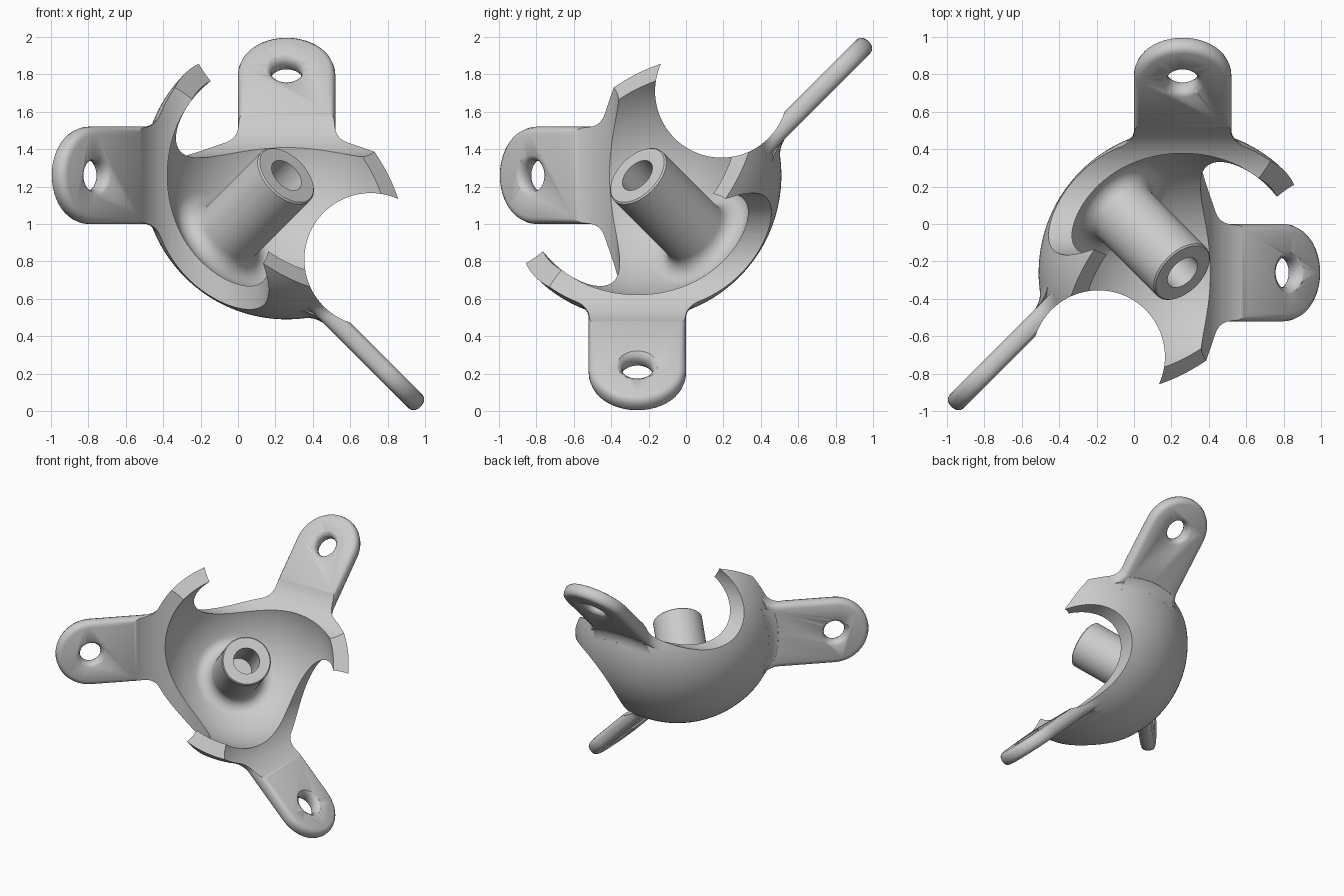
import bpy, bmesh
from math import sin, cos, pi, sqrt, radians, atan2
from mathutils import Vector, Matrix

if "Cube" in bpy.data.objects:
    bpy.data.objects.remove(bpy.data.objects["Cube"])

CENTRE = Vector((0.26, -0.26, 1.26))
AXIS = Vector((1, -1, 1)).normalized()
R_OUT, R_IN = 0.77, 0.655
FRONT, BACK = 0.315, 0.42          # arm faces, measured behind the centre
HALF, TIP = 0.26, 1.12             # arm half width, centre of its round end

grey = bpy.data.materials.new("plain grey")
grey.use_nodes = True
grey.diffuse_color = (0.6, 0.6, 0.6, 1)
grey.node_tree.nodes["Principled BSDF"].inputs["Base Color"].default_value = (0.6, 0.6, 0.6, 1)


def loft(name, loops, matrix):
    """Skin equal-length closed loops and cap both ends."""
    bm = bmesh.new()
    rings = [[bm.verts.new(p) for p in loop] for loop in loops]
    n = len(rings[0])
    for a, b in zip(rings, rings[1:]):
        for i in range(n):
            j = (i + 1) % n
            bm.faces.new((a[i], a[j], b[j], b[i]))
    bm.faces.new(rings[0][::-1])
    bm.faces.new(rings[-1])
    bm.transform(matrix)
    bmesh.ops.recalc_face_normals(bm, faces=bm.faces)
    mesh = bpy.data.meshes.new(name)
    bm.to_mesh(mesh)
    bm.free()
    obj = bpy.data.objects.new(name, mesh)
    bpy.context.collection.objects.link(obj)
    mesh.materials.append(grey)
    return obj


def arc(cx, cy, r, a0, a1, n):
    return [(cx + r * cos(a0 + (a1 - a0) * i / n),
             cy + r * sin(a0 + (a1 - a0) * i / n)) for i in range(n + 1)]


def lathe(name, profile, matrix, steps):
    """Solid of revolution from (radius, height) points."""
    loops = [[(x, y, h) for x, y in arc(0, 0, r, 0, 2 * pi, steps)[:-1]] for r, h in profile]
    return loft(name, loops, matrix)


def arm_outline(s, inset):
    """Round-ended tab whose base flares tangentially into the sphere."""
    w, r = HALF - inset, 0.13 + inset
    rs = sqrt(R_OUT ** 2 - s ** 2)
    ct, cx = sqrt((rs + r) ** 2 - (w + r) ** 2), w + r
    flare = arc(ct, cx, r, -pi / 2, -pi + atan2(cx, ct), 8)
    base = (flare[-1][0] * 0.96, flare[-1][1] * 0.96)
    upper = arc(TIP, 0, w, 0, pi / 2, 12) + flare + [base]
    lower = [(t, -x) for t, x in upper[:0:-1]]
    return [(t, x, s) for t, x in lower + upper]


def web_loops():
    """Rounded fillet where the back of the arm runs into the sphere."""
    r = 0.13
    ct = sqrt((R_OUT + r) ** 2 - (BACK + r) ** 2)
    stations = [(BACK - 0.02, ct - 0.01, 0.3)]
    for k in range(7):
        rise = 0.002 + 0.048 * (k / 6) ** 2
        stations.append((BACK + rise, ct - sqrt(rise * (2 * r - rise)), 0.3 + 0.025 * k))
    return [[(t, x, s) for t, x in arc(0, 0, rho, -a, a, 16) + [(0.545, 0.2), (0.545, -0.2)]]
            for s, rho, a in stations]


# Bowl and hollow post, one revolved profile
POST, BORE, FIL = 0.184, 0.098, 0.08
fr, fd = POST + FIL, R_IN - FIL
fh = -sqrt(fd ** 2 - fr ** 2)
blend = atan2(fh, fr)
profile = arc(0, 0, R_OUT, 0.02 - pi / 2, 0, 32) + arc(0, 0, R_IN, 0, blend, 24)
profile += arc(fr, fh, FIL, blend, -pi, 10)[1:]
profile += [(POST, -0.008), (POST - 0.008, 0), (BORE, 0), (BORE, -0.42)]
to_axis = Matrix.Translation(CENTRE) @ AXIS.to_track_quat('Z', 'Y').to_matrix().to_4x4()
bowl = lathe("bowl_with_post_and_arms", profile, to_axis, 128)

# Arm frame: outward, across, behind
side = Matrix(((0, 1, 0), (sqrt(0.5), 0, sqrt(0.5)), (sqrt(0.5), 0, -sqrt(0.5)))).to_4x4()
frames = [Matrix.Translation(CENTRE) @ Matrix.Rotation(k * 2 * pi / 3, 4, AXIS) @ side
          for k in range(3)]


def combine(tool, operation):
    mod = bowl.modifiers.new(operation.lower(), 'BOOLEAN')
    mod.operation, mod.solver, mod.object = operation, 'EXACT', tool
    with bpy.context.temp_override(object=bowl, active_object=bowl):
        bpy.ops.object.modifier_apply(modifier=mod.name)
    bpy.data.objects.remove(tool)


bpy.context.view_layer.objects.active = bowl
levels = [(FRONT, 0.04), (0.32, 0.022), (0.333, 0.007), (0.355, 0),
          (0.382, 0), (0.403, 0.007), (0.415, 0.022), (BACK, 0.04)]
for frame in frames:
    combine(loft("arm", [arm_outline(s, i) for s, i in levels], frame), 'UNION')
    combine(loft("arm_web", web_loops(), frame), 'UNION')

# Round notches through the rim and soft-edged bolt holes
hole = [(0.125, 0.2), (0.125, 0.305), (0.108, FRONT), (0.09, 0.327), (0.08, 0.35),
        (0.08, 0.385), (0.09, 0.408), (0.108, BACK), (0.125, 0.43), (0.125, 0.6)]
for frame in frames:
    across = Matrix.Translation((0.636, 0, 0)) @ Matrix.Rotation(pi / 2, 4, 'X')
    combine(lathe("notch_cutter", [(0.355, -1), (0.355, 1)], frame @ across, 96), 'DIFFERENCE')
    combine(lathe("hole_cutter", hole, frame @ Matrix.Translation((TIP, 0, 0)), 40),
            'DIFFERENCE')

bowl.select_set(True)
bpy.ops.object.shade_smooth_by_angle(angle=radians(35))
